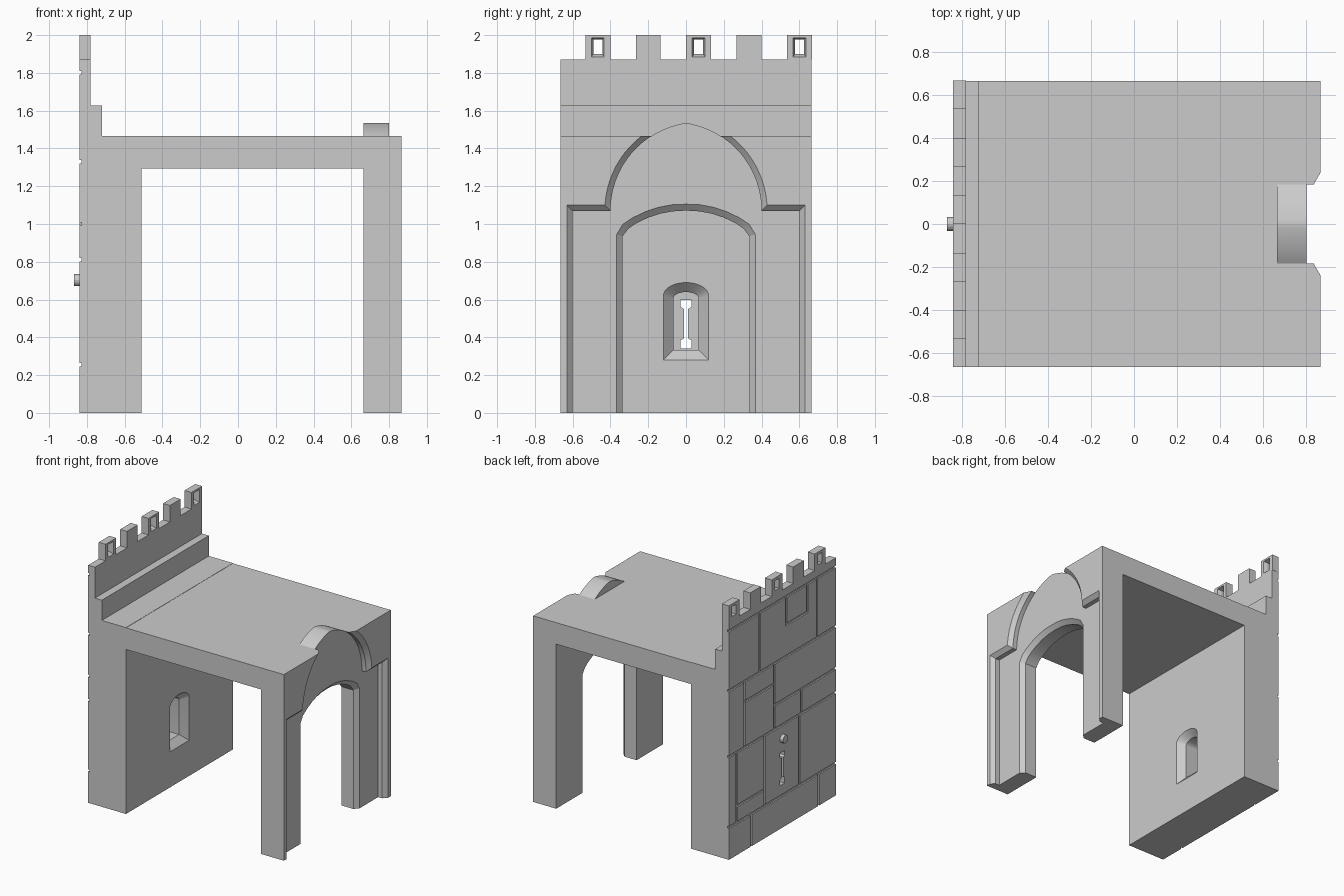
import bpy, bmesh
from math import sin, cos, asin, acos, pi

if "Cube" in bpy.data.objects:
    bpy.data.objects.remove(bpy.data.objects["Cube"])


def loft(name, sections):
    """Closed solid through rings of 3D points, all of equal length."""
    bm = bmesh.new()
    rings = [[bm.verts.new(p) for p in s] for s in sections]
    n = len(rings[0])
    for a, b in zip(rings, rings[1:]):
        for i in range(n):
            j = (i + 1) % n
            bm.faces.new((a[i], a[j], b[j], b[i]))
    bm.faces.new(rings[0])
    bm.faces.new(rings[-1])
    bmesh.ops.recalc_face_normals(bm, faces=bm.faces[:])
    me = bpy.data.meshes.new(name)
    bm.to_mesh(me)
    bm.free()
    ob = bpy.data.objects.new(name, me)
    bpy.context.collection.objects.link(ob)
    return ob


def along_x(name, *sections):
    """Sections are (x, [(y, z), ...])."""
    return loft(name, [[(x, y, z) for y, z in pts] for x, pts in sections])


def along_y(name, pts, half=0.665):
    return loft(name, [[(x, y, z) for x, z in pts] for y in (-half, half)])


def rect(y0, y1, z0, z1):
    return [(y0, z0), (y1, z0), (y1, z1), (y0, z1)]


def mirrored(half):
    """Half outline, last point on y = 0, completed on the other side."""
    return half + [(-y, z) for y, z in half[-2::-1]]


def boolean(target, tool, op='DIFFERENCE'):
    tool.hide_render = True
    m = target.modifiers.new("bool", 'BOOLEAN')
    m.operation, m.object, m.solver = op, tool, 'EXACT'
    bpy.context.view_layer.objects.active = target
    bpy.ops.object.modifier_apply(modifier=m.name)
    bpy.data.objects.remove(tool, do_unlink=True)


def smooth(ob):
    bpy.ops.object.select_all(action='DESELECT')
    ob.select_set(True)
    bpy.context.view_layer.objects.active = ob
    bpy.ops.object.shade_smooth_by_angle(angle=pi / 9)


# Thick stepped wall
wall = along_y("tower_wall", [(-.84, 0), (-.51, 0), (-.51, 1.467), (-.72, 1.467), (-.72, 1.627),
                              (-.78, 1.627), (-.78, 1.87), (-.84, 1.87)])

# Mortar joints on the outer face: (y0, y1, z0, z1) centre lines
courses = [.255, .81, 1.33, 1.80]
joints = [(-.7, .7, z, z) for z in courses]
joints += [(.39, .39, -.05, .255), (-.45, -.45, -.05, .255),
           (.567, .567, .255, .81), (.22, .22, .255, .81), (-.21, -.21, .255, .81),
           (.22, .567, .385, .385),
           (.47, .47, .81, 1.33), (.10, .10, .81, 1.33), (.10, .47, 1.17, 1.17),
           (-.7, .10, 1.0, 1.0), (-.235, -.235, .81, 1.0),
           (.28, .28, 1.33, 1.80), (-.05, -.05, 1.58, 1.80), (-.31, -.31, 1.58, 1.80),
           (-.31, -.05, 1.58, 1.58), (-.43, -.43, 1.33, 1.80)]
w = .009
for y0, y1, z0, z1 in joints:
    boolean(wall, along_x("joint", *[(x, rect(y0 - w, y1 + w, z0 - w, z1 + w))
                                     for x in (-.9, -.829)]))


# Splayed window niche and arrow slit
def niche(hw, bottom, spring, top):
    arc = [(hw * cos(a), spring + (top - spring) * sin(a))
           for a in [i * pi / 16 for i in range(9)]]
    return mirrored([(hw, bottom)] + arc)


inner, outer = niche(.067, .333, .605, .64), niche(.12, .28, .62, .69)
boolean(wall, along_x("niche", (-.78, inner), (-.56, inner), (-.51, outer), (-.45, outer)))
half = [(.028, .34), (.028, .385), (.011, .395), (.011, .55), (.028, .56), (.028, .597)]
slit = half + [(-y, z) for y, z in half[::-1]]
boolean(wall, along_x("slit", (-.9, slit), (-.7, slit)))
smooth(wall)

# Merlons, every second one pierced
for i in range(5):
    c = -.467 + i * .267
    m = along_x("merlon_%d" % (i + 1), *[(x, rect(c - .066, c + .066, 1.87, 2.0))
                                         for x in (-.84, -.78)])
    if i % 2 == 0:
        small, big = rect(c - .024, c + .024, 1.9, 1.978), rect(c - .034, c + .034, 1.885, 1.986)
        boolean(m, along_x("hole", (-.9, small), (-.81, small), (-.78, big), (-.7, big)))

# Round peg above the slit
ring = [(.032 * cos(i * pi / 8), .703 + .032 * sin(i * pi / 8)) for i in range(16)]
smooth(along_x("peg", (-.868, ring), (-.82, ring)))

# Roof slab and gate wall
gate = along_y("roof_and_gate", [(-.522, 1.295), (.665, 1.295), (.665, 0), (.865, 0),
                                 (.865, 1.465), (-.522, 1.465)])


# Pointed arch: arcs centred past the middle line
def arc(r, start, n=16):
    end = acos(.07 / r)
    return [(-.07 + r * cos(a), 1.07 + r * sin(a))
            for a in [start + (end - start) * i / n for i in range(n)] + [end]]


crown = mirrored(arc(.47, asin(.33 / .47)))
boolean(gate, along_x("crown", (.665, crown), (.80, crown)), 'UNION')

# Stepped recess around the gate
inner = mirrored([(.60, -.1), (.60, 1.07)] + arc(.47, 0))
outer = mirrored([(.63, -.1), (.63, 1.10)] + arc(.50, asin(.03 / .50)))
boolean(gate, along_x("recess", (.80, inner), (.835, inner), (.865, outer), (.9, outer)))

# Flattened doorway arch with chamfered rim
inner = mirrored([(.335, -.1), (.335, .935), (.305, .975), (.265, 1.003), (.2, 1.034),
                  (.135, 1.055), (.07, 1.067), (0, 1.071)])
outer = mirrored([(.367, -.1), (.367, .945), (.335, .998), (.283, 1.033), (.212, 1.067),
                  (.143, 1.089), (.073, 1.102), (0, 1.105)])
boolean(gate, along_x("doorway", (.6, inner), (.77, inner), (.80, outer), (.85, outer)))
smooth(gate)
